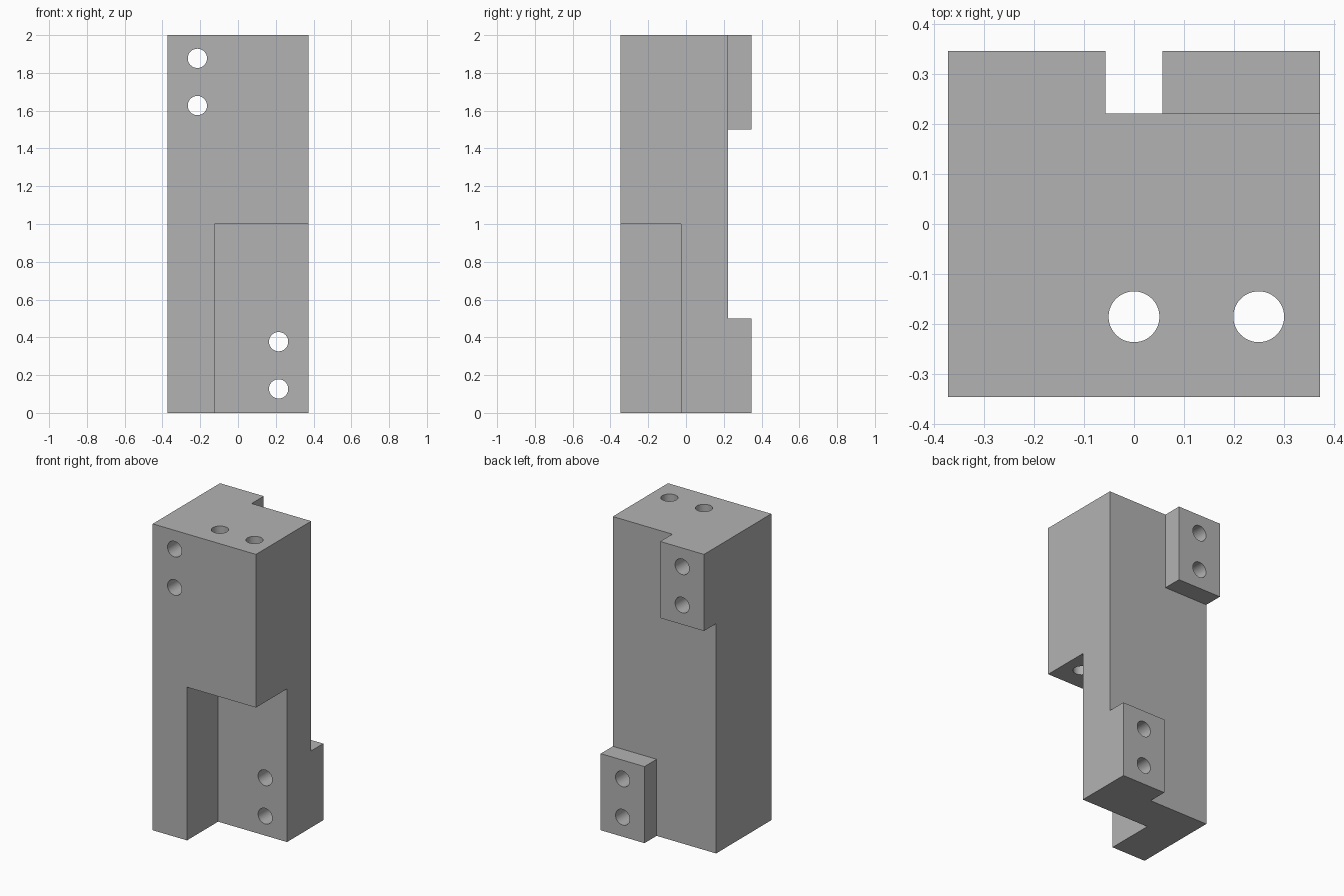
import bpy
import bmesh
import math
from mathutils import Matrix, Vector

if "Cube" in bpy.data.objects:
    bpy.data.objects.remove(bpy.data.objects["Cube"], do_unlink=True)

WIDTH, DEPTH, HEIGHT = 0.746, 0.694, 2.0
X, Y = WIDTH / 2, DEPTH / 2
PAD_FRONT = 0.222      # plane where the rear pads meet the body
PAD_INNER = 0.057      # inner edge of each pad
HOLE_RADIUS = 0.051
OVER = 0.2             # how far cutters reach past the block

grey = bpy.data.materials.new("grey")
grey.use_nodes = True
colour = (0.45, 0.45, 0.45, 1)
grey.diffuse_color = colour
grey.node_tree.nodes["Principled BSDF"].inputs["Base Color"].default_value = colour


def finish(name, bm):
    bmesh.ops.recalc_face_normals(bm, faces=bm.faces)
    mesh = bpy.data.meshes.new(name)
    bm.to_mesh(mesh)
    bm.free()
    mesh.materials.append(grey)
    obj = bpy.data.objects.new(name, mesh)
    bpy.context.collection.objects.link(obj)
    return obj


def box(name, low, high):
    low, high = Vector(low), Vector(high)
    bm = bmesh.new()
    place = Matrix.Translation((low + high) / 2) @ Matrix.Diagonal((*(high - low), 1))
    bmesh.ops.create_cube(bm, size=1, matrix=place)
    return finish(name, bm)


def extrude_along_y(name, outline, y0, y1):
    bm = bmesh.new()
    face = bm.faces.new([bm.verts.new((x, y0, z)) for x, z in outline])
    grown = bmesh.ops.extrude_face_region(bm, geom=[face])["geom"]
    verts = [g for g in grown if isinstance(g, bmesh.types.BMVert)]
    bmesh.ops.translate(bm, verts=verts, vec=(0, y1 - y0, 0))
    return finish(name, bm)


def drill(name, centre, length, along_y=False):
    turn = Matrix.Rotation(math.pi / 2 if along_y else 0, 4, "X")
    bm = bmesh.new()
    bmesh.ops.create_cone(bm, cap_ends=True, segments=48, radius1=HOLE_RADIUS,
                          radius2=HOLE_RADIUS, depth=length,
                          matrix=Matrix.Translation(centre) @ turn)
    return finish(name, bm)


# Main block
block = box("mounting_block", (-X, -Y, 0), (X, Y, HEIGHT))

# Front lower corner notch
cutters = [box("notch_cutter", (-0.125, -Y - OVER, -OVER), (X + OVER, -0.027, 1))]

# Rear relief that leaves two diagonal pads standing
low, top = -OVER, HEIGHT + OVER
relief = [(-X - OVER, low), (PAD_INNER, low), (PAD_INNER, 0.5), (X + OVER, 0.5),
          (X + OVER, top), (-PAD_INNER, top), (-PAD_INNER, 1.5), (-X - OVER, 1.5)]
cutters.append(extrude_along_y("relief_cutter", relief, PAD_FRONT, Y + OVER))

# Bolt holes through the pads
for x, base in ((0.215, 0), (-0.215, 1.5)):
    for z in (0.127, 0.377):
        cutters.append(drill("bolt_hole_cutter", (x, 0, base + z), 1, along_y=True))

# Vertical holes from the top into the notch
for x in (0, 0.25):
    cutters.append(drill("top_hole_cutter", (x, -0.186, 1.5), 1.4))

# Cut everything, then drop the cutters
bpy.context.view_layer.objects.active = block
block.select_set(True)
for cutter in cutters:
    cutter.hide_render = True
    cut = block.modifiers.new("cut", "BOOLEAN")
    cut.operation = "DIFFERENCE"
    cut.solver = "EXACT"
    cut.object = cutter
    bpy.ops.object.modifier_apply(modifier=cut.name)
    bpy.data.objects.remove(cutter, do_unlink=True)

bpy.ops.object.shade_smooth_by_angle(angle=math.radians(30))
